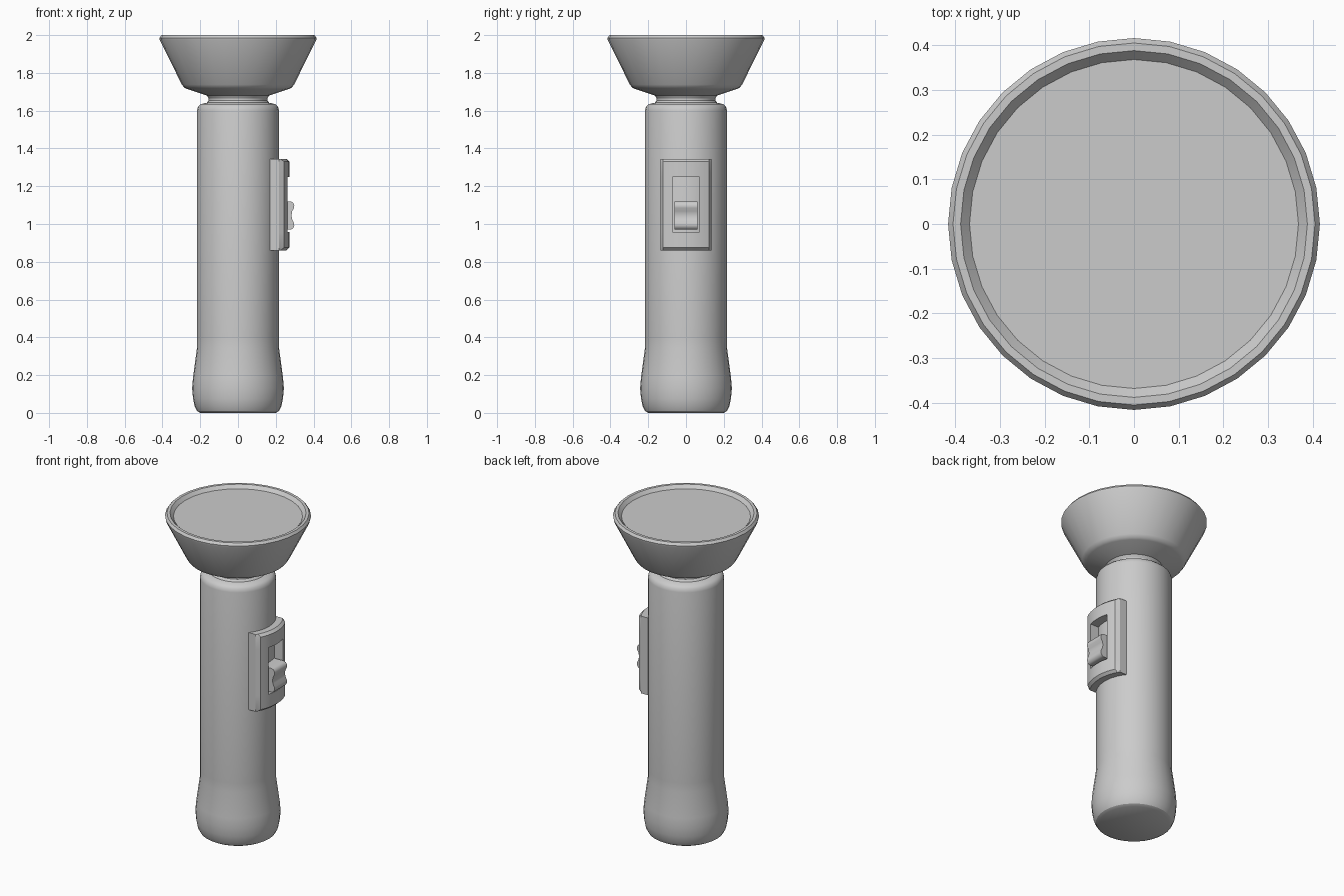
import bpy, bmesh, math

if "Cube" in bpy.data.objects:
    bpy.data.objects.remove(bpy.data.objects["Cube"])


def finish(name, bm, angle=32):
    bmesh.ops.recalc_face_normals(bm, faces=bm.faces[:])
    me = bpy.data.meshes.new(name)
    bm.to_mesh(me)
    bm.free()
    ob = bpy.data.objects.new(name, me)
    bpy.context.collection.objects.link(ob)
    bpy.ops.object.select_all(action='DESELECT')
    ob.select_set(True)
    bpy.context.view_layer.objects.active = ob
    bpy.ops.object.shade_smooth_by_angle(angle=math.radians(angle))
    return ob


def lathe(name, profile, sides=32):
    """Revolve (radius, z) points around z, capping both ends."""
    bm = bmesh.new()
    rings = []
    for r, z in profile:
        rings.append([bm.verts.new((r * math.cos(2 * math.pi * i / sides),
                                    r * math.sin(2 * math.pi * i / sides), z))
                      for i in range(sides)])
    for a, b in zip(rings, rings[1:]):
        for i in range(sides):
            j = (i + 1) % sides
            bm.faces.new((a[i], a[j], b[j], b[i]))
    bm.faces.new(rings[0][::-1])
    bm.faces.new(rings[-1])
    return finish(name, bm)


# Handle with flared grip end and narrow neck
lathe("handle", [(0.2, 0), (0.217, 0.01), (0.23, 0.035), (0.238, 0.075), (0.243, 0.13),
                 (0.238, 0.19), (0.217, 0.345), (0.217, 0.4), (0.217, 1.6), (0.212, 1.62),
                 (0.198, 1.634), (0.165, 1.642), (0.155, 1.655), (0.155, 1.7)])

# Flared head with rim
lathe("head", [(0.155, 1.665), (0.165, 1.68), (0.27, 1.715), (0.285, 1.722), (0.297, 1.738),
               (0.414, 1.973), (0.416, 1.985), (0.405, 2.0), (0.388, 2.0), (0.368, 1.978)])

# Lens
lathe("lens", [(0.368, 1.972), (0.368, 1.98)])

# Curved switch plate with a window, wrapped on the handle
ys = [-0.135, -0.122, -0.098, -0.072, -0.036, 0, 0.036, 0.072, 0.098, 0.122, 0.135]
zs = [0.86, 0.875, 0.957, 1.25, 1.33, 1.345]
bm = bmesh.new()
grid = []
for z in zs:
    row = []
    for y in ys:
        border = z in (zs[0], zs[-1]) or abs(y) == 0.135
        r = 0.256 if border else 0.272
        row.append(bm.verts.new((math.sqrt(r * r - y * y), y, z)))
    grid.append(row)
for k in range(len(zs) - 1):
    for i in range(len(ys) - 1):
        if k == 2 and 3 <= i <= 6:
            continue
        bm.faces.new((grid[k][i], grid[k][i + 1], grid[k + 1][i + 1], grid[k + 1][i]))
ext = bmesh.ops.extrude_face_region(bm, geom=bm.faces[:], use_keep_orig=True)
for v in ext["geom"]:
    if isinstance(v, bmesh.types.BMVert):
        v.co.x = math.sqrt(0.214 ** 2 - v.co.y ** 2)
finish("switch_plate", bm, 25)

# Sliding thumb switch: concave side profile (x, z) extruded across y
side = [(0.2, 0.97), (0.278, 0.97), (0.29, 0.975), (0.298, 0.99), (0.297, 1.005), (0.287, 1.025),
        (0.283, 1.045), (0.287, 1.068), (0.297, 1.085), (0.298, 1.1), (0.29, 1.115),
        (0.278, 1.12), (0.2, 1.12)]
bm = bmesh.new()
left = [bm.verts.new((x, -0.062, z)) for x, z in side]
right = [bm.verts.new((x, 0.062, z)) for x, z in side]
bm.faces.new(left)
bm.faces.new(right[::-1])
for i in range(len(side)):
    j = (i + 1) % len(side)
    bm.faces.new((left[i], right[i], right[j], left[j]))
finish("thumb_switch", bm, 50)
